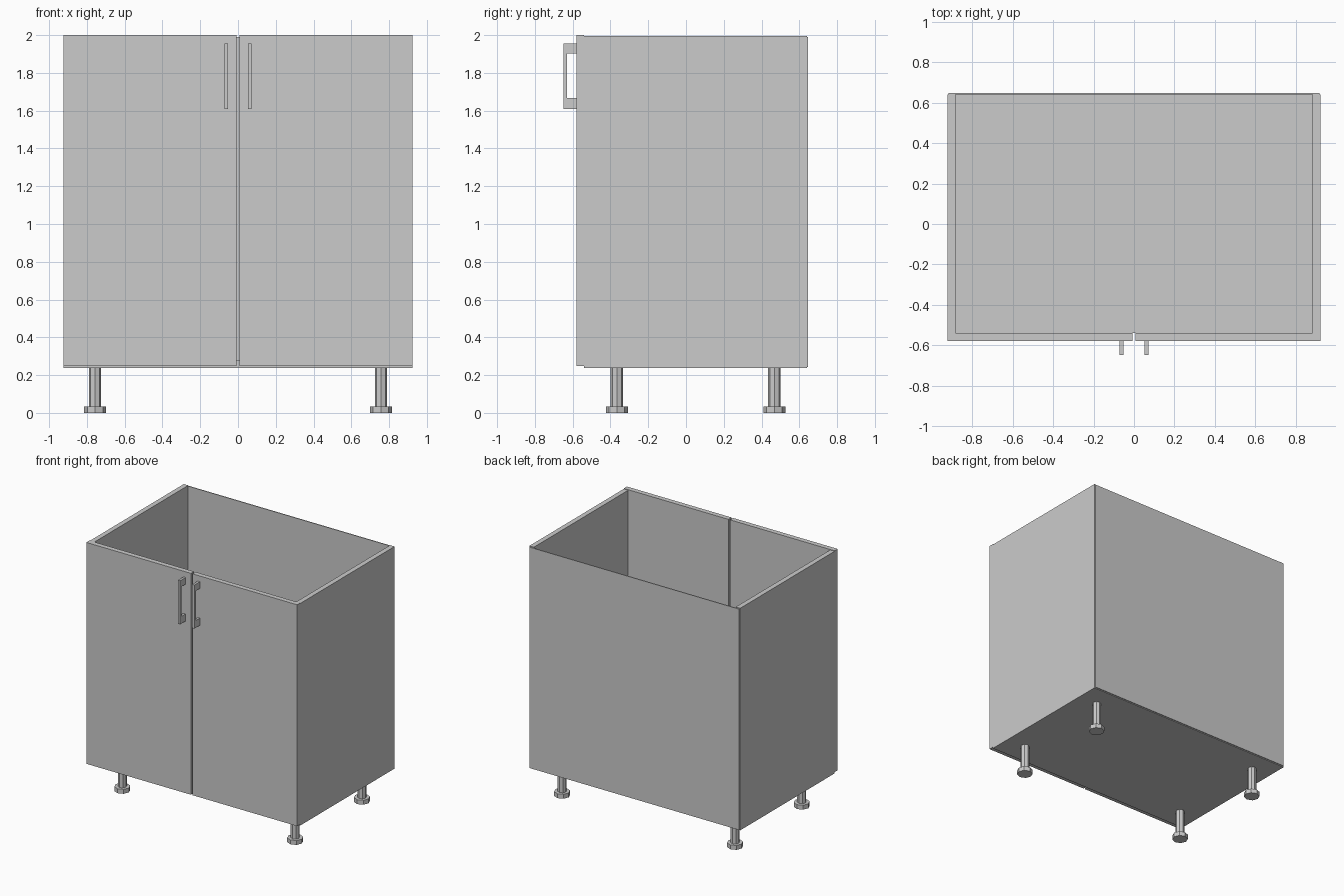
import bpy, bmesh
from mathutils import Matrix, Vector

if "Cube" in bpy.data.objects:
    bpy.data.objects.remove(bpy.data.objects["Cube"])


def finish(bm, name, axes=()):
    """Turn a bmesh into an object, mirrored about the world x = 0 plane if asked."""
    bmesh.ops.recalc_face_normals(bm, faces=bm.faces)
    mesh = bpy.data.meshes.new(name)
    bm.to_mesh(mesh)
    bm.free()
    ob = bpy.data.objects.new(name, mesh)
    bpy.context.collection.objects.link(ob)
    if axes:
        mod = ob.modifiers.new("mirror", 'MIRROR')
        mod.use_axis = ('x' in axes, False, False)
        mod.use_mirror_merge = False
    return ob


def panel(name, x, y, z, axes=()):
    """Box given by its (min, max) range on each axis."""
    lo, hi = Vector((x[0], y[0], z[0])), Vector((x[1], y[1], z[1]))
    bm = bmesh.new()
    bmesh.ops.create_cube(bm, size=1, matrix=Matrix.Translation((lo + hi) / 2)
                          @ Matrix.Diagonal((*(hi - lo), 1)))
    return finish(bm, name, axes)


def add_cylinder(bm, x, y, z0, z1, r, sides=8):
    bmesh.ops.create_cone(bm, cap_ends=True, segments=sides, radius1=r, radius2=r,
                          depth=z1 - z0, matrix=Matrix.Translation((x, y, (z0 + z1) / 2)))


W = 0.923          # half width
INNER = 0.884      # inside of the side panels
DOOR_Y = -0.579    # front of the doors
CASE_Y = -0.54     # front of the case
BACK_Y = 0.64      # back edge of the case

# Open-topped case
panel("side_panels", (INNER, W), (CASE_Y, BACK_Y), (0.238, 1.996), 'x')
panel("bottom_panel", (-INNER, INNER), (CASE_Y, BACK_Y), (0.238, 0.277))
panel("back_panel", (-W + 0.006, W - 0.006), (BACK_Y, 0.647), (0.244, 1.99))

# Pair of doors with a narrow gap
panel("doors", (0.007, W), (DOOR_Y, CASE_Y), (0.248, 2.0), 'x')

# Bracket handles: C profile in y-z, extruded along x
profile = [(DOOR_Y, 1.61), (-0.648, 1.61), (-0.648, 1.955), (DOOR_Y, 1.955),
           (DOOR_Y, 1.902), (-0.629, 1.902), (-0.629, 1.667), (DOOR_Y, 1.667)]
bm = bmesh.new()
face = bm.faces.new([bm.verts.new((0.053, y, z)) for y, z in profile])
ext = bmesh.ops.extrude_face_region(bm, geom=[face], use_keep_orig=True)
bmesh.ops.translate(bm, vec=(0.019, 0, 0),
                    verts=[g for g in ext["geom"] if isinstance(g, bmesh.types.BMVert)])
finish(bm, "handles", 'x')

# Legs with wider round feet
for name, y in (("front_legs", -0.366), ("back_legs", 0.468)):
    bm = bmesh.new()
    add_cylinder(bm, 0.757, y, 0.035, 0.238, 0.033)
    add_cylinder(bm, 0.757, y, 0.0, 0.035, 0.058)
    finish(bm, name, 'x')
